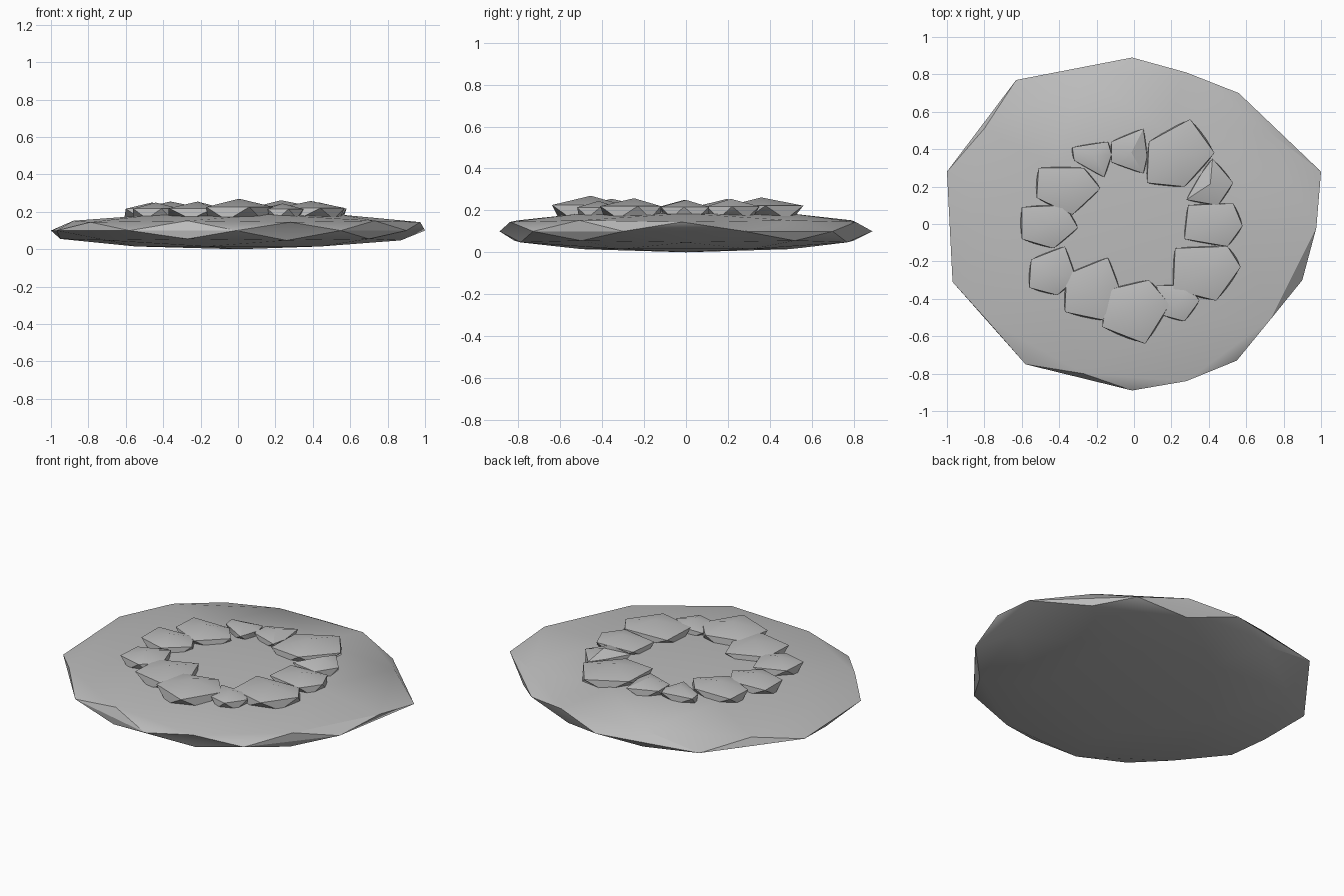
import bpy, bmesh, math
from mathutils import Vector

if "Cube" in bpy.data.objects:
    bpy.data.objects.remove(bpy.data.objects["Cube"])


def material(name, value):
    m = bpy.data.materials.new(name)
    m.diffuse_color = (value, value, value, 1)
    m.use_nodes = True
    m.node_tree.nodes["Principled BSDF"].inputs["Base Color"].default_value = m.diffuse_color
    return m


base_grey = material("ground grey", 0.5)
stone_grey = material("stone grey", 0.5)


def ico_part(name, subdivisions, place, mat):
    """Icosphere whose vertices are moved by place(vertex, angle in degrees)."""
    bm = bmesh.new()
    bmesh.ops.create_icosphere(bm, subdivisions=subdivisions, radius=1)
    targets = [Vector(place(v.co, math.degrees(math.atan2(v.co.y, v.co.x))))
               for v in bm.verts]
    for v, t in zip(bm.verts, targets):
        v.co = t
    bmesh.ops.recalc_face_normals(bm, faces=bm.faces)
    mesh = bpy.data.meshes.new(name)
    bm.to_mesh(mesh)
    bm.free()
    obj = bpy.data.objects.new(name, mesh)
    bpy.context.collection.objects.link(obj)
    mesh.materials.append(mat)
    bpy.ops.object.select_all(action='DESELECT')
    obj.select_set(True)
    bpy.context.view_layer.objects.active = obj
    bpy.ops.object.shade_smooth_by_angle(angle=math.radians(30))
    return obj


# Ground slab: flattened, irregular icosphere, outlines by 36 degree steps
RIM = [(1.0, .28), (.56, .70), (-.01, .89), (-.63, .77), (-1.0, .28),
       (-.97, -.31), (-.58, -.75), (-.01, -.89), (.55, -.73), (.90, -.30)]
UPPER = [(.975, -.02), (.71, .50), (.28, .81), (-.27, .79), (-.80, .51),
         (-.88, 0), (-.79, -.51), (-.27, -.80), (.28, -.84), (.73, -.51)]
LOWER = [(.87, 0), (.74, .52), (.26, .77), (-.27, .80), (-.70, .50),
         (-.95, 0), (-.70, -.50), (-.27, -.82), (.26, -.79), (.70, -.50)]


def place_slab(co, angle):
    if abs(co.z) < .1:
        x, y = RIM[round((angle - 18) / 36) % 10]
    elif abs(co.z) < .6:
        x, y = (UPPER if co.z > 0 else LOWER)[round(angle / 36) % 10]
    else:
        x, y = co.x * 1.04, co.y * 1.0
    return x, y, .1 + .1 * co.z


ico_part("ground_slab", 2, place_slab, base_grey)

# Ring of stones: each a squat icosahedron with its own five-point outline
MID = .19


def stone(top, *outline):
    pts = [Vector(p) for p in outline]
    centre = sum(pts, Vector((0, 0))) / 5

    def place(co, angle):
        if abs(co.z) > .9:
            p = centre
        elif co.z > 0:
            p = pts[round(angle / 72) % 5]
        else:
            k = round((angle - 36) / 72)
            p = centre + 1.06 * ((pts[k % 5] + pts[(k + 1) % 5]) / 2 - centre)
        return p.x, p.y, MID + (top - MID) * co.z

    ico_part("ring_stone", 1, place, stone_grey)


stone(.250, (.58, -.01), (.53, .11), (.29, .10), (.27, -.08), (.50, -.12))
stone(.255, (.53, .22), (.42, .35), (.36, .27), (.28, .13), (.45, .10))
stone(.262, (.43, .38), (.30, .56), (.08, .44), (.07, .22), (.27, .20))
stone(.250, (.07, .36), (.05, .51), (-.12, .44), (-.12, .33), (.05, .27))
stone(.245, (-.12, .37), (-.14, .44), (-.33, .41), (-.32, .34), (-.16, .25))
stone(.255, (-.18, .19), (-.27, .30), (-.51, .30), (-.52, .14), (-.33, .05))
stone(.250, (-.30, -.02), (-.37, .10), (-.60, .09), (-.60, -.08), (-.43, -.13))
stone(.250, (-.31, -.29), (-.37, -.12), (-.55, -.19), (-.56, -.34), (-.41, -.38))
stone(.255, (-.08, -.34), (-.14, -.18), (-.36, -.27), (-.37, -.47), (-.13, -.52))
stone(.270, (.19, -.43), (.08, -.30), (-.13, -.35), (-.17, -.55), (.06, -.64))
stone(.245, (.35, -.41), (.29, -.33), (.12, -.33), (.16, -.49), (.27, -.52))
stone(.258, (.57, -.23), (.50, -.12), (.22, -.13), (.21, -.35), (.44, -.41))
